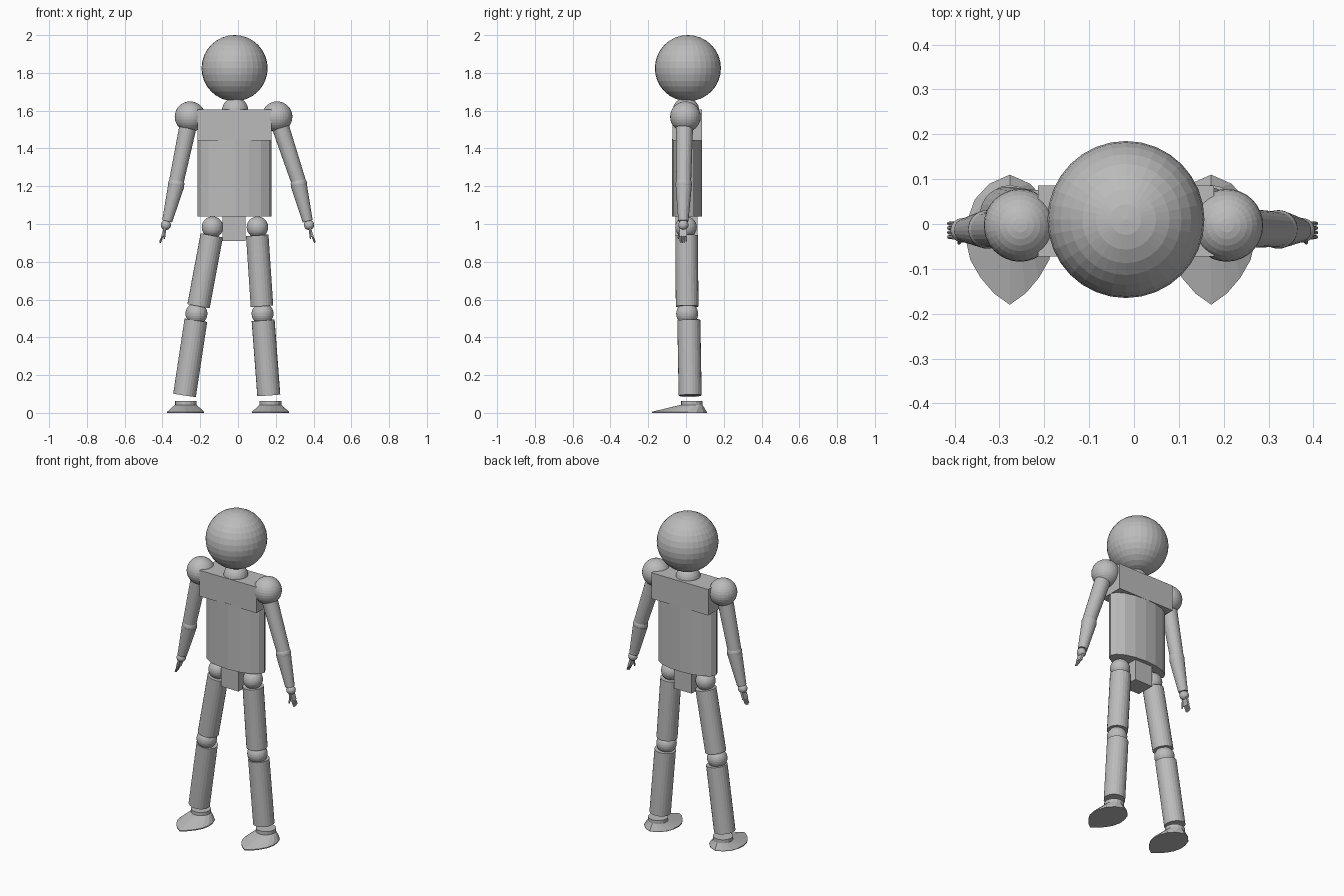
import bpy, bmesh, math
from mathutils import Vector, Matrix

old = bpy.data.objects.get("Cube")
if old:
    bpy.data.objects.remove(old, do_unlink=True)

# One plain grey for the whole figure
grey = bpy.data.materials.new("plain_grey")
grey.use_nodes = True
grey.diffuse_color = (0.5, 0.5, 0.5, 1)
grey.node_tree.nodes["Principled BSDF"].inputs["Base Color"].default_value = (0.5, 0.5, 0.5, 1)


def finish(name, bm):
    bmesh.ops.recalc_face_normals(bm, faces=bm.faces)
    mesh = bpy.data.meshes.new(name)
    bm.to_mesh(mesh)
    bm.free()
    mesh.materials.append(grey)
    obj = bpy.data.objects.new(name, mesh)
    bpy.context.scene.collection.objects.link(obj)
    return obj


def ball(name, centre, r):
    bm = bmesh.new()
    bmesh.ops.create_uvsphere(bm, u_segments=32, v_segments=16, radius=r,
                              matrix=Matrix.Translation(centre))
    return finish(name, bm)


def limb(name, start, end, r1, r2, sides=24):
    start, end = Vector(start), Vector(end)
    axis = end - start
    turn = axis.to_track_quat('Z', 'Y').to_matrix().to_4x4()
    bm = bmesh.new()
    bmesh.ops.create_cone(bm, cap_ends=True, segments=sides, radius1=r1, radius2=r2,
                          depth=axis.length,
                          matrix=Matrix.Translation((start + end) / 2) @ turn)
    return finish(name, bm)


def box(name, centre, size, tilt=0):
    bm = bmesh.new()
    bmesh.ops.create_cube(bm, size=1, matrix=Matrix.Translation(centre)
                          @ Matrix.Rotation(tilt, 4, 'Y') @ Matrix.Diagonal((*size, 1)))
    return finish(name, bm)


def foot(name, x):
    # Pointed oval sole lofted up to a round ankle cuff
    half = [(0, -.18), (.035, -.155), (.065, -.12), (.088, -.08), (.098, -.035),
            (.094, .01), (.078, .055), (.045, .09), (0, .11)]
    sole = half + [(-px, py) for px, py in half[-2:0:-1]]
    n = len(sole)
    cuff = [(.057 * math.sin(2 * math.pi * i / n), .03 - .057 * math.cos(2 * math.pi * i / n))
            for i in range(n)]
    bm = bmesh.new()
    rings = [[bm.verts.new((x + px, py, z)) for px, py in outline]
             for outline, z in ((sole, 0), (sole, .006), (cuff, .043), (cuff, .064))]
    for low, high in zip(rings, rings[1:]):
        for i in range(n):
            j = (i + 1) % n
            bm.faces.new((low[i], low[j], high[j], high[i]))
    bm.faces.new(rings[0])
    bm.faces.new(rings[-1])
    return finish(name, bm)


# Head, neck and trunk
ball("head", (-.018, .01, 1.825), .175)
ball("neck", (-.015, 0, 1.6), .07)
box("chest", (-.018, .007, 1.524), (.392, .158, .162))
waist = limb("waist", (0, 0, 1.04), (0, 0, 1.45), 1, 1, 16)
waist.data.transform(Matrix.Translation((-.018, .006, 0)) @ Matrix.Diagonal((.196, .08, 1, 1)))
box("pelvis", (-.02, .003, .98), (.122, .115, .14))

# Arms: side, shoulder x, elbow x, wrist x
for side, s, shoulder, elbow, wrist in (("left", 1, .207, .322, .376),
                                        ("right", -1, -.254, -.327, -.382)):
    ball(side + "_shoulder", (shoulder, -.003, 1.568), .081)
    limb(side + "_upper_arm", (shoulder, -.008, 1.568), (elbow, -.012, 1.22), .047, .039)
    ball(side + "_elbow", (elbow, -.012, 1.212), .043)
    limb(side + "_forearm", (elbow, -.012, 1.205), (wrist - s * .007, -.014, 1.015), .043, .027)
    ball(side + "_wrist", (wrist, -.014, .995), .027)
    box(side + "_palm", (wrist + s * .01, -.014, .958), (.014, .04, .05), -s * .3)
    for i in range(4):
        y = -.029 + i * .01
        tip = .9 + .004 * abs(i - 1)
        limb(f"{side}_finger_{i + 1}", (wrist + s * .015, y, .942),
             (wrist + s * .031, y, tip), .005, .004, 8)
    limb(side + "_thumb", (wrist + s * .004, -.03, .97),
         (wrist + s * .008, -.042, .922), .006, .004, 8)

# Legs: side, then x of hip, thigh ends, knee, shin ends and foot
for side, hip, t1, t2, knee, s1, s2, sole in (
        ("left", .103, .102, .127, .13, .133, .163, .172),
        ("right", -.135, -.139, -.209, -.22, -.223, -.283, -.277)):
    ball(side + "_hip", (hip, 0, .983), .057)
    limb(side + "_thigh", (t1, .003, .94), (t2, .006, .565), .06, .06)
    ball(side + "_knee", (knee, .006, .525), .058)
    limb(side + "_shin", (s1, .015, .49), (s2, .022, .093), .061, .061)
    foot(side + "_foot", sole)
